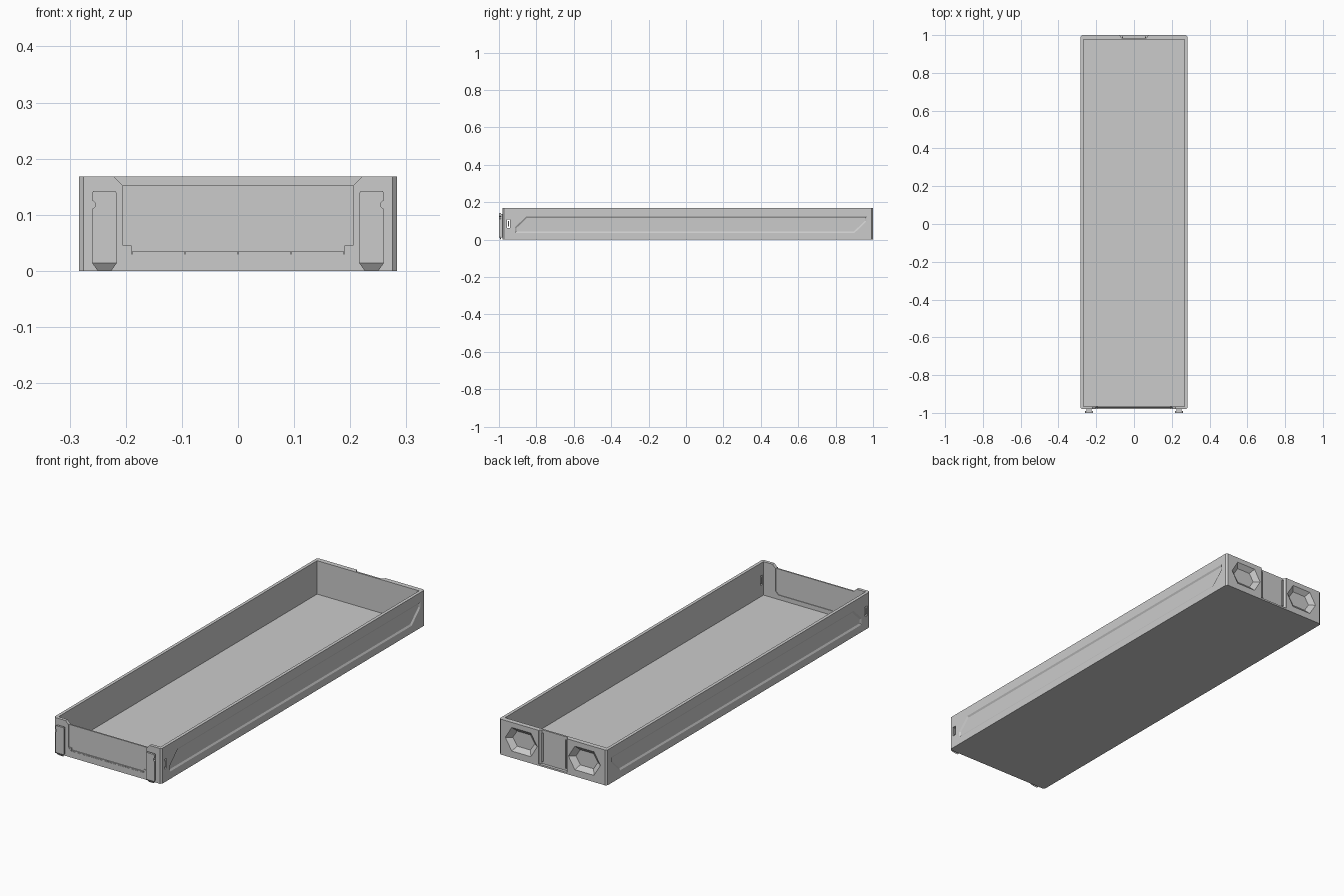
import bpy, bmesh
from mathutils import Vector

if "Cube" in bpy.data.objects:
    bpy.data.objects.remove(bpy.data.objects["Cube"])

W, H, FRONT, BACK = 0.283, 0.168, -0.98, 1.0


def loft(name, axis, rings):
    """Solid through rings of (depth, outline) stacked along an axis."""
    put = {'x': lambda d, u, v: (d, u, v),
           'y': lambda d, u, v: (u, d, v),
           'z': lambda d, u, v: (u, v, d)}[axis]
    bm = bmesh.new()
    loops = [[bm.verts.new(put(d, u, v)) for u, v in pts] for d, pts in rings]
    for a, b in zip(loops, loops[1:]):
        for i in range(len(a)):
            j = (i + 1) % len(a)
            bm.faces.new((a[i], a[j], b[j], b[i]))
    bm.faces.new(loops[0])
    bm.faces.new(loops[-1])
    bmesh.ops.recalc_face_normals(bm, faces=bm.faces[:])
    mesh = bpy.data.meshes.new(name)
    bm.to_mesh(mesh)
    bm.free()
    ob = bpy.data.objects.new(name, mesh)
    bpy.context.collection.objects.link(ob)
    return ob


def rect(u0, u1, v0, v1):
    return [(u0, v0), (u1, v0), (u1, v1), (u0, v1)]


def box(name, x0, x1, y0, y1, z0, z1):
    return loft(name, 'z', [(z0, rect(x0, x1, y0, y1)), (z1, rect(x0, x1, y0, y1))])


def inset(pts, d):
    """Even inward offset of a counter-clockwise outline."""
    out = []
    for i, p in enumerate(pts):
        p = Vector(p)
        a = (p - Vector(pts[i - 1])).normalized()
        b = (Vector(pts[(i + 1) % len(pts)]) - p).normalized()
        n1, n2 = Vector((-a.y, a.x)), Vector((-b.y, b.x))
        out.append(tuple(p + (n1 + n2) * d / (1 + n1.dot(n2))))
    return out


def cut(ob, cutter):
    mod = ob.modifiers.new("cut", 'BOOLEAN')
    mod.operation = 'DIFFERENCE'
    mod.solver = 'EXACT'
    mod.object = cutter
    cutter.hide_render = True
    bpy.context.view_layer.objects.active = ob
    bpy.ops.object.modifier_apply(modifier=mod.name)
    bpy.data.objects.remove(cutter)


# Drawer shell with chamfered corners and an open top
c = 0.008
plan = [(-W + c, FRONT), (W - c, FRONT), (W, FRONT + c), (W, BACK - c),
        (W - c, BACK), (-W + c, BACK), (-W, BACK - c), (-W, FRONT + c)]
tray = loft("drawer_tray", 'z', [(0, plan), (H, plan)])
cut(tray, box("cavity", -0.268, 0.268, -0.965, 0.977, 0.009, 0.3))

# Lowered front edge
notch = [(-0.205, 0.152), (0.205, 0.152), (0.237, 0.184), (-0.237, 0.184)]
cut(tray, loft("front_notch", 'y', [(-1.1, notch), (-0.9, notch)]))

# Recessed front panel, outside and inside
panel = [(-0.205, 0.2), (-0.205, 0.045), (-0.19, 0.03),
         (0.19, 0.03), (0.205, 0.045), (0.205, 0.2)]
cut(tray, loft("front_panel", 'y', [(-1.1, panel), (-0.975, panel)]))
cut(tray, loft("front_panel_inside", 'y', [(-0.968, panel), (-0.9, panel)]))

# Long side panels and latch slots
side = [(-0.915, 0.035), (0.9, 0.035), (0.965, 0.097),
        (0.965, 0.123), (-0.855, 0.123), (-0.915, 0.065)]
for s in (-1, 1):
    cut(tray, loft("side_panel", 'x', [(s * 0.3, side), (s * W, side),
                                       (s * (W - 0.005), inset(side, 0.008))]))
    xs = sorted((s * 0.25, s * 0.3))
    cut(tray, box("side_slot", *xs, -0.958, -0.941, 0.062, 0.108))

# Hexagonal tapered pockets in the back
for s in (-1, 1):
    def hexagon(rx, rz, top=0.6):
        m = s * 0.166
        return [(m + rx, 0.088), (m + rx * top, 0.088 + rz), (m - rx * top, 0.088 + rz),
                (m - rx, 0.088), (m - rx * top, 0.088 - rz), (m + rx * top, 0.088 - rz)]
    cut(tray, loft("back_pocket", 'y', [(1.1, hexagon(0.084, 0.056)), (BACK, hexagon(0.084, 0.056)),
                                        (0.981, hexagon(0.058, 0.036))]))

# Central channel in the back, above a thin floor lip
channel = [(-0.075, 1.1), (-0.075, 0.998), (-0.066, 0.986),
           (0.066, 0.986), (0.075, 0.998), (0.075, 1.1)]
cut(tray, loft("back_channel", 'z', [(0.008, channel), (0.3, channel)]))

# Front clips: narrow neck, wider plate tapered at its foot; slot tongues; channel ribs
for s, label in ((-1, "left"), (1, "right")):
    def span(a, b):
        return sorted((s * a, s * b))
    box("clip_neck_" + label, *span(0.224, 0.252), -0.991, -0.979, 0.012, 0.136)
    profile = [(0.226, 0.0), (0.25, 0.0), (0.26, 0.018), (0.26, 0.11), (0.255, 0.114),
               (0.255, 0.122), (0.26, 0.126), (0.26, 0.138), (0.258, 0.142),
               (0.218, 0.142), (0.216, 0.138), (0.216, 0.018)]
    plate = loft("clip_plate_" + label, 'y',
                 [(-0.99, [(s * u, v) for u, v in profile]),
                  (-1.0, [(s * u, max(v, 0.016)) if v else
                          (s * (0.216 if u < 0.24 else 0.26), 0.014) for u, v in profile])])
    box("slot_tongue_" + label, *span(0.268, 0.281), -0.953, -0.946, 0.07, 0.1)
    box("channel_rib_" + label, *span(0.058, 0.064), 0.985, 0.993, 0.02, 0.155)

# Broken bead along the foot of the front panel, with corner pads
for i in range(4):
    x0 = -0.188 + i * 0.0945
    box("front_bead_%d" % i, x0, x0 + 0.0925, -0.979, -0.974, 0.03, 0.035)
for s, label in ((-1, "left"), (1, "right")):
    pad = [(s * u, v) for u, v in ((0.19, 0.03), (0.205, 0.045), (0.19, 0.045))]
    loft("front_corner_pad_" + label, 'y', [(-0.979, pad), (-0.974, pad)])
